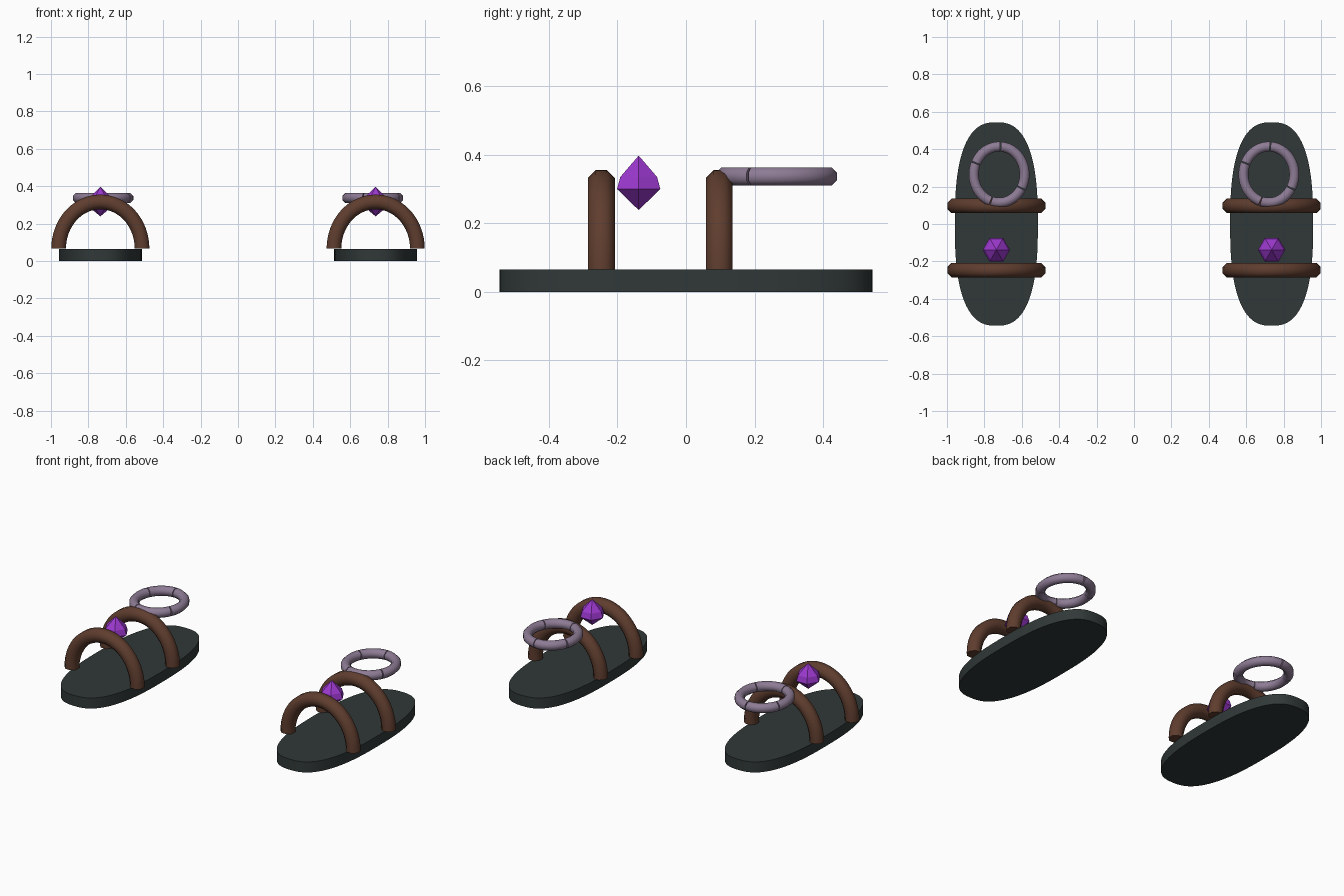
import bpy, bmesh, math
from mathutils import Vector

if "Cube" in bpy.data.objects:
    bpy.data.objects.remove(bpy.data.objects["Cube"])


def material(name, rgb):
    m = bpy.data.materials.new(name)
    m.diffuse_color = (*rgb, 1)
    m.use_nodes = True
    m.node_tree.nodes["Principled BSDF"].inputs["Base Color"].default_value = m.diffuse_color
    return m


SOLE = material("dark slate", (0.030, 0.040, 0.039))
STRAP = material("brown leather", (0.115, 0.047, 0.028))
GEM = material("purple gem", (0.33, 0.04, 0.62))
RING = material("mauve metal", (0.27, 0.20, 0.30))


def loft(name, rings, mat, smooth=True):
    """Skin a list of equal-length point loops and cap both ends."""
    bm = bmesh.new()
    loops = [[bm.verts.new(p) for p in r] for r in rings]
    n = len(loops[0])
    for a, b in zip(loops, loops[1:]):
        for i in range(n):
            j = (i + 1) % n
            bm.faces.new((a[i], a[j], b[j], b[i]))
    bm.faces.new(loops[0][::-1])
    bm.faces.new(loops[-1])
    bmesh.ops.remove_doubles(bm, verts=bm.verts, dist=1e-5)
    bmesh.ops.recalc_face_normals(bm, faces=bm.faces)
    me = bpy.data.meshes.new(name)
    bm.to_mesh(me)
    bm.free()
    me.materials.append(mat)
    ob = bpy.data.objects.new(name, me)
    bpy.context.collection.objects.link(ob)
    if smooth:
        bpy.ops.object.select_all(action='DESELECT')
        ob.select_set(True)
        bpy.context.view_layer.objects.active = ob
        bpy.ops.object.shade_smooth_by_angle(angle=math.radians(50))
    return ob


def arc_tube(name, centre, u, v, ru, rv, a0, a1, r, mat, steps):
    """Octagonal tube along an elliptical arc in the plane of u and v."""
    u, v, c = Vector(u), Vector(v), Vector(centre)
    side = u.cross(v)
    rings = []
    for k in range(steps + 1):
        t = math.radians(a0 + (a1 - a0) * k / steps)
        p = c + u * (ru * math.cos(t)) + v * (rv * math.sin(t))
        out = (u * (rv * math.cos(t)) + v * (ru * math.sin(t))).normalized()
        rings.append([p + (out * math.cos(f) + side * math.sin(f)) * r
                      for f in (math.pi / 8 + math.pi / 4 * i for i in range(8))])
    return loft(name, rings, mat)


def superellipse(cx, rx, ry, z, n=96, e=2.6):
    pts = []
    for i in range(n):
        t = 2 * math.pi * i / n
        c, s = math.cos(t), math.sin(t)
        pts.append((cx + rx * math.copysign(abs(c) ** (2 / e), c),
                    ry * math.copysign(abs(s) ** (2 / e), s), z))
    return pts


def hexagon(cx, cy, r, z):
    return [(cx + r * math.cos(i * math.pi / 3),
             cy + r * math.sin(i * math.pi / 3), z) for i in range(6)]


for label, sign in (("left", -1), ("right", 1)):
    cx = 0.736 * sign
    # Flat sole with rounded toe and heel
    loft(label + "_sole", [superellipse(cx, 0.222, 0.544, z) for z in (0, 0.065)], SOLE)
    # Two arched straps
    for part, y in (("front_strap", -0.247), ("back_strap", 0.097)):
        arc_tube(f"{label}_{part}", (cx, y, 0.066), (1, 0, 0), (0, 0, 1),
                 0.223, 0.25, 0, 180, 0.0425, STRAP, 32)
    # Faceted gem behind the front strap
    gy = -0.138
    loft(label + "_gem", [hexagon(cx, gy, r, z) for r, z in
                          ((0.0005, 0.239), (0.073, 0.300), (0.062, 0.335), (0.0005, 0.397))],
         GEM, smooth=False)
    # Ring made of curved segments with narrow seams
    for i, (a0, a1) in enumerate(((-28, 86), (88, 155), (157, 250), (252, 330))):
        arc_tube(f"{label}_ring_segment_{i + 1}", (cx - 0.015 * sign, 0.264, 0.337),
                 (1, 0, 0), (0, 1, 0), 0.136, 0.150, a0, a1, 0.0285, RING, 14)
